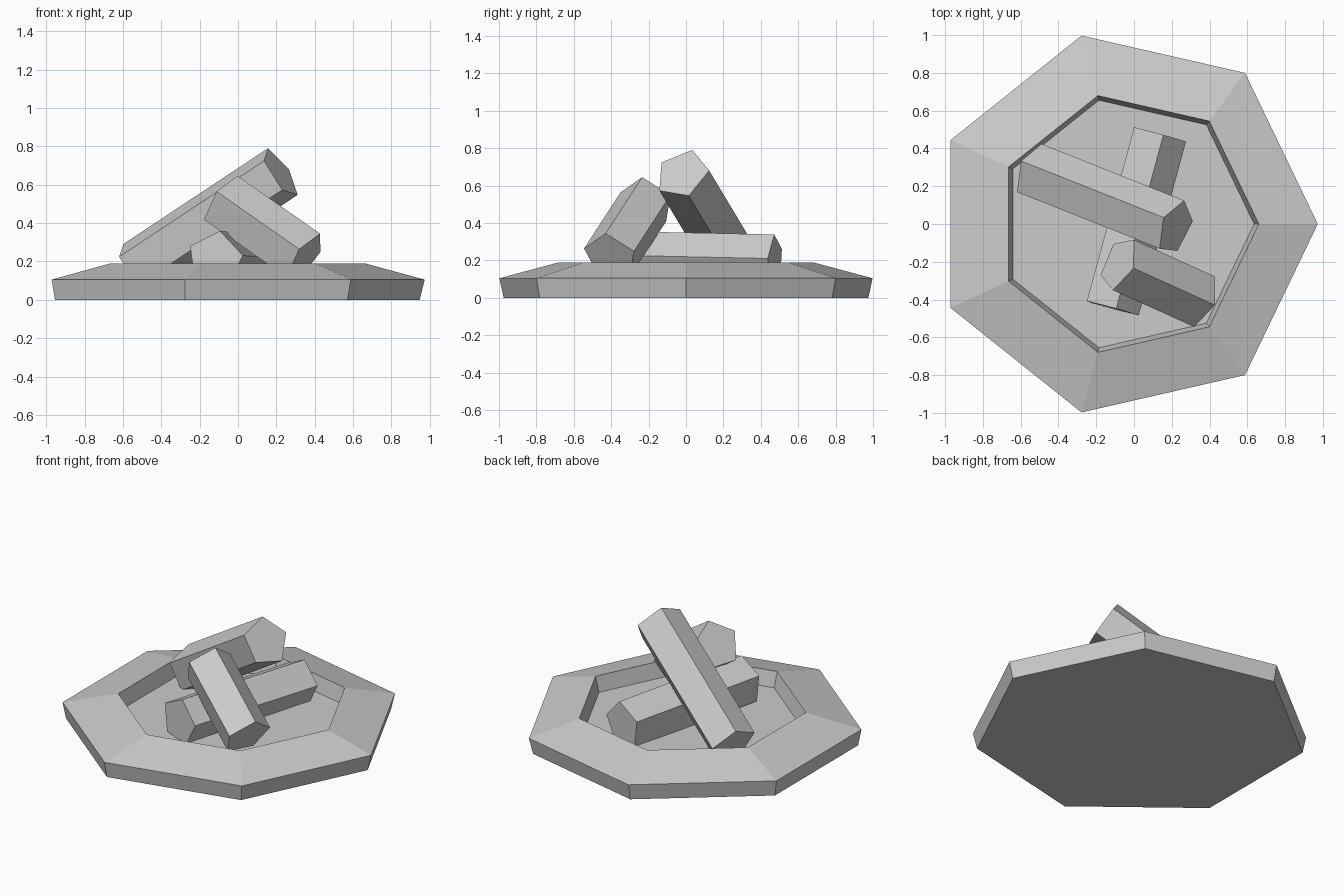
import bpy, bmesh, math
from mathutils import Vector

cube = bpy.data.objects.get("Cube")
if cube:
    bpy.data.objects.remove(cube)

GREY = (0.6, 0.6, 0.6, 1.0)
mat = bpy.data.materials.new("plain grey")
mat.use_nodes = True
mat.diffuse_color = GREY
mat.node_tree.nodes["Principled BSDF"].inputs["Base Color"].default_value = GREY


def loft(name, rings):
    """Bridge matching rings of points and cap both ends."""
    bm = bmesh.new()
    loops = [[bm.verts.new(p) for p in ring] for ring in rings]
    n = len(loops[0])
    for a, b in zip(loops, loops[1:]):
        for i in range(n):
            j = (i + 1) % n
            bm.faces.new((a[i], a[j], b[j], b[i]))
    bm.faces.new(loops[0][::-1])
    bm.faces.new(loops[-1])
    bmesh.ops.recalc_face_normals(bm, faces=bm.faces)
    mesh = bpy.data.meshes.new(name)
    bm.to_mesh(mesh)
    bm.free()
    mesh.materials.append(mat)
    obj = bpy.data.objects.new(name, mesh)
    bpy.context.collection.objects.link(obj)
    return obj


def polygon(center, u, v, radius, sides):
    """Regular polygon in the plane of u and v, first corner along u."""
    return [center + radius * (math.cos(t) * u + math.sin(t) * v)
            for t in (math.tau * i / sides for i in range(sides))]


def log(name, start, end, corner):
    """Five-sided log, one corner pointing along the given direction."""
    start, end, corner = Vector(start), Vector(end), Vector(corner)
    axis = (end - start).normalized()
    u = (corner - corner.dot(axis) * axis).normalized()
    v = axis.cross(u)
    return loft(name, [polygon(c, u, v, 0.152, 5) for c in (start, end)])


# Seven-sided fire pit: outer wall, sloping rim, recessed floor
profile = [(-0.053, 1.0, 0.0), (-0.05, 1.023, 0.105),
           (-0.036, 0.697, 0.19), (-0.036, 0.672, 0.09)]
X, Y = Vector((1, 0, 0)), Vector((0, 1, 0))
loft("fire_pit", [polygon(Vector((x, 0, z)), X, Y, r, 7) for x, r, z in profile])

# Stacked logs
log("upper_log", (-0.535, 0.28, 0.163), (0.22, -0.02, 0.663), (-0.065, 0.055, 0.127))
log("front_log", (0.35, -0.404, 0.217), (-0.08, -0.209, 0.517), (0.08, -0.026, 0.128))
log("lying_log", (-0.12, -0.444, 0.209), (0.13, 0.476, 0.189), (0.025, -0.011, 0.156))
